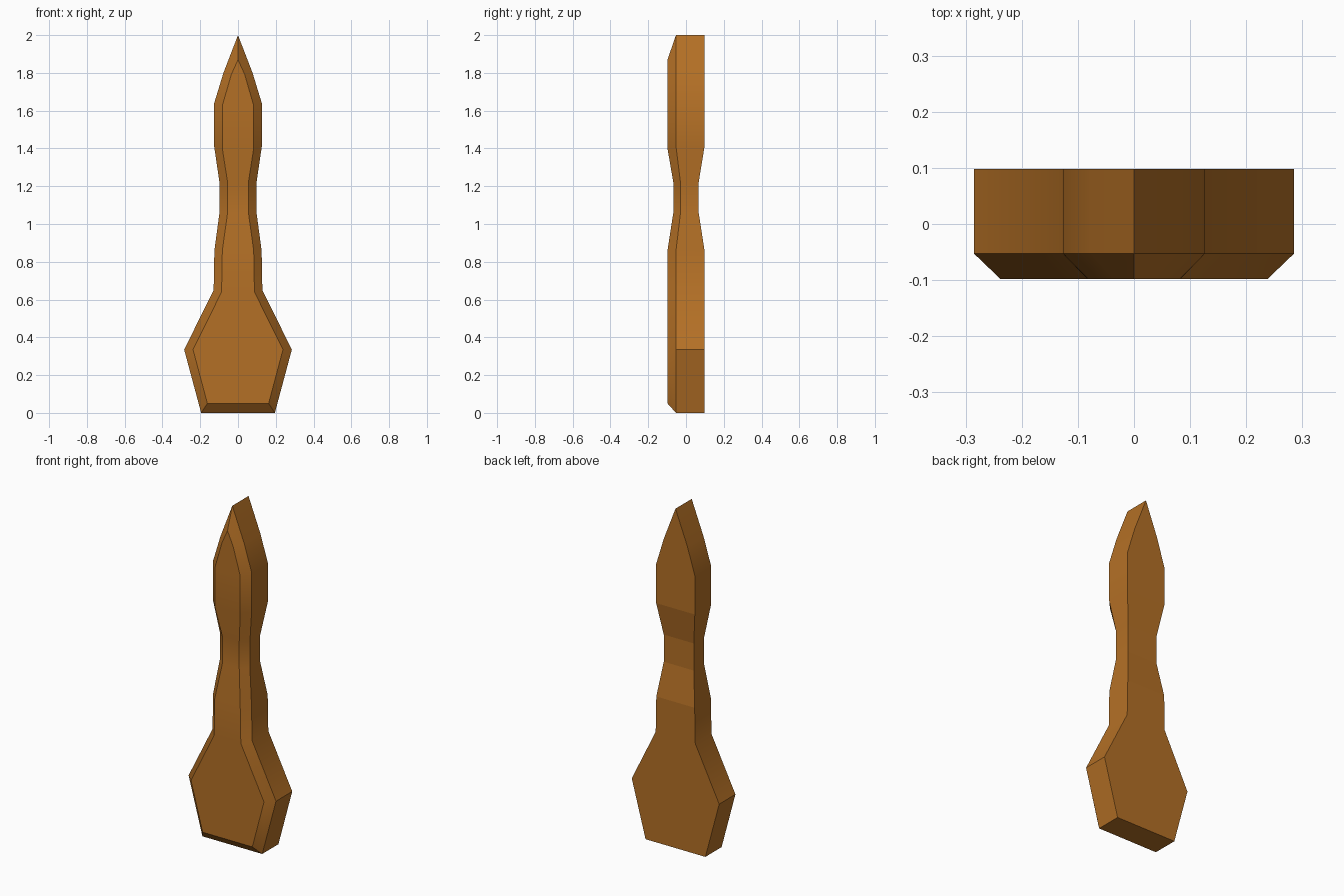
import bpy, bmesh, math

if "Cube" in bpy.data.objects:
    bpy.data.objects.remove(bpy.data.objects["Cube"])

# Rows: outer z, outer half width, bevel z, bevel half width, waist pinch
ROWS = [
    (0.00, 0.195, 0.05, 0.162, 0),
    (0.335, 0.285, 0.335, 0.238, 0),
    (0.65, 0.129, 0.64, 0.087, 0),
    (0.86, 0.125, 0.86, 0.083, 0),
    (1.06, 0.098, 1.06, 0.055, 1),
    (1.22, 0.098, 1.22, 0.055, 1),
    (1.41, 0.126, 1.40, 0.083, 0),
    (1.64, 0.126, 1.63, 0.082, 0),
    (1.80, 0.077, 1.79, 0.036, 0),
    (2.00, 0.0, 1.87, 0.0, 0),
]
PINCH = 0.031

bm = bmesh.new()


def ring(points):
    """Closed outline: right side going up, tip, left side going down."""
    right = [bm.verts.new(p) for p in points]
    left = [bm.verts.new((-x, y, z)) for x, y, z in points[:-1]]
    return right + left[::-1]


back = ring([(w, 0.098 - PINCH * p, z) for z, w, _, _, p in ROWS])
mid = ring([(w, -0.053 + 0.024 * p, z) for z, w, _, _, p in ROWS])
front = ring([(w, -0.098 + PINCH * p, z) for _, _, z, w, p in ROWS])
n = len(back)

# Side walls and front bevel
for a, b in ((back, mid), (mid, front)):
    for i in range(n):
        j = (i + 1) % n
        bm.faces.new((a[i], a[j], b[j], b[i]))

# Front and back faces, in strips up the height
back_faces = []
for loop in (front, back):
    for i in range(len(ROWS) - 1):
        vs = [loop[i], loop[i + 1], loop[n - 2 - i], loop[n - 1 - i]]
        if i == len(ROWS) - 2:
            vs = [loop[i], loop[i + 1], loop[n - 1 - i]]
        f = bm.faces.new(vs)
        if loop is back:
            back_faces.append(f)

bmesh.ops.recalc_face_normals(bm, faces=bm.faces[:])
bm.faces.index_update()
flat = [f.index for f in back_faces]
mesh = bpy.data.meshes.new("wooden_spike")
bm.to_mesh(mesh)
bm.free()

wood = bpy.data.materials.new("brown wood")
wood.diffuse_color = (0.456, 0.162, 0.019, 1)
wood.use_nodes = True
wood.node_tree.nodes["Principled BSDF"].inputs["Base Color"].default_value = wood.diffuse_color
mesh.materials.append(wood)
obj = bpy.data.objects.new("wooden_spike", mesh)
bpy.context.collection.objects.link(obj)

# Soft shading round the waist, flat back
bpy.context.view_layer.objects.active = obj
obj.select_set(True)
bpy.ops.object.shade_smooth_by_angle(angle=math.radians(30))
for i in flat:
    mesh.polygons[i].use_smooth = False
